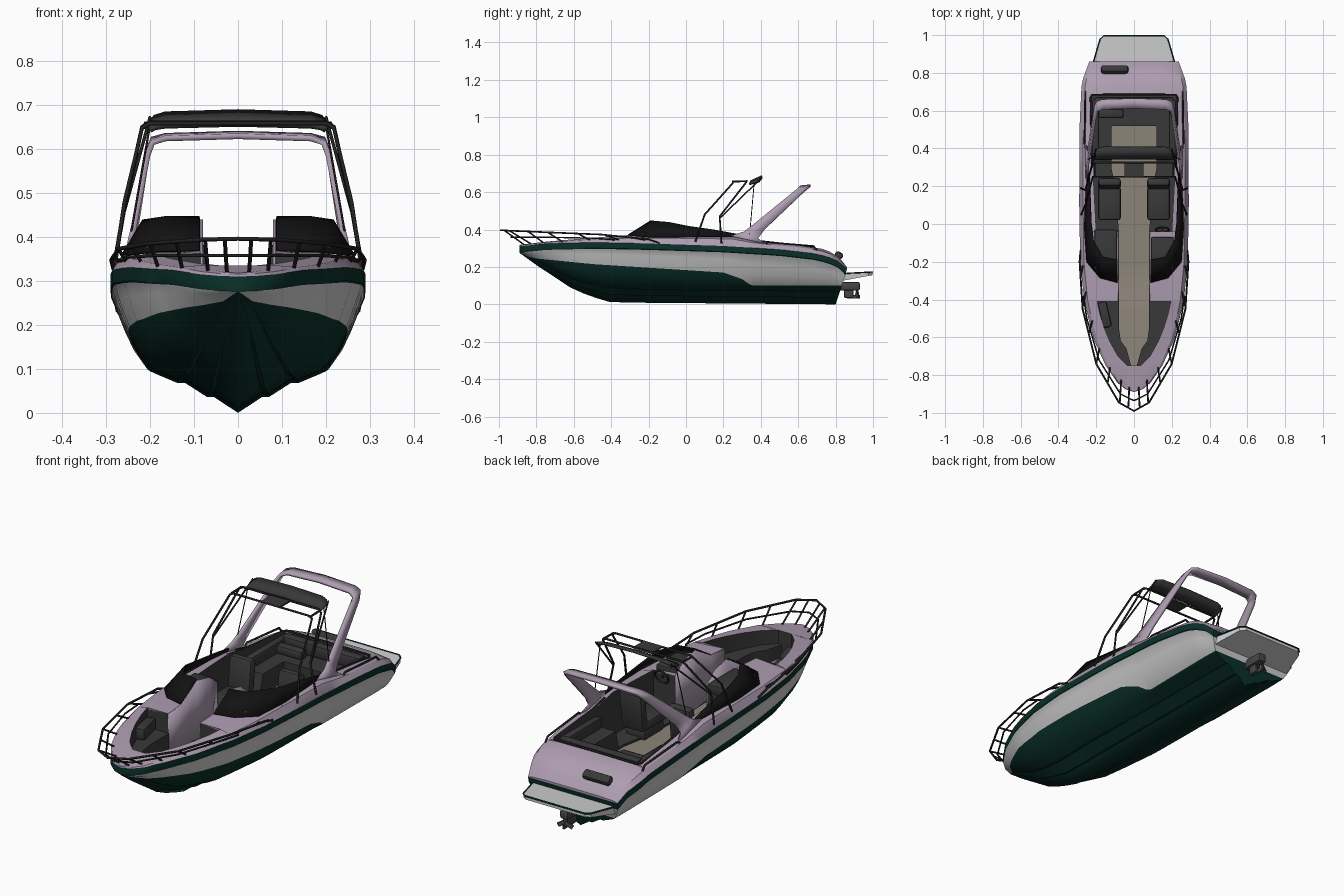
import bpy, bmesh, math
from mathutils import Vector

if "Cube" in bpy.data.objects:
    bpy.data.objects.remove(bpy.data.objects["Cube"])


def mat(name, r, g, b):
    m = bpy.data.materials.new(name)
    m.diffuse_color = (r, g, b, 1)
    m.use_nodes = True
    m.node_tree.nodes["Principled BSDF"].inputs["Base Color"].default_value = m.diffuse_color
    return m


GREEN = mat("dark green", .003, .03, .022)
WHITE = mat("hull white", .62, .63, .62)
LILAC = mat("deck lilac", .42, .335, .44)
GREY = mat("upholstery grey", .04, .04, .04)
BLACK = mat("glass black", .006, .006, .006)
TAN = mat("floor tan", .26, .225, .185)
RAIL = mat("rail dark", .015, .015, .015)
METAL = mat("drive grey", .06, .06, .06)


def add(name, bm, mats):
    me = bpy.data.meshes.new(name)
    bm.to_mesh(me)
    bm.free()
    ob = bpy.data.objects.new(name, me)
    bpy.context.collection.objects.link(ob)
    for m in mats:
        me.materials.append(m)
    return ob


def mirror(ob):
    m = ob.modifiers.new("mirror", 'MIRROR')
    m.merge_threshold = .0005
    return ob


def strip(name, pairs, m, thick):
    """Mirrored panel lofted through pairs of points, with thickness."""
    bm = bmesh.new()
    vs = [(bm.verts.new(a), bm.verts.new(b)) for a, b in pairs]
    for p, q in zip(vs, vs[1:]):
        bm.faces.new((p[0], q[0], q[1], p[1]))
    ob = mirror(add(name, bm, [m]))
    s = ob.modifiers.new("solid", 'SOLIDIFY')
    s.thickness, s.offset = thick, 0
    return ob


def box(name, lo, hi, m, bevel=.01, rot=(0, 0, 0)):
    bm = bmesh.new()
    bmesh.ops.create_cube(bm, size=1)
    size = Vector(hi) - Vector(lo)
    bmesh.ops.scale(bm, vec=size, verts=bm.verts)
    if bevel:
        bmesh.ops.bevel(bm, geom=bm.edges[:], offset=bevel, segments=2, affect='EDGES', profile=.5)
    ob = add(name, bm, [m])
    ob.location = (Vector(lo) + Vector(hi)) / 2
    ob.rotation_euler = rot
    return ob


def tube(name, pts, r, m=RAIL, both=False, closed=False):
    cu = bpy.data.curves.new(name, 'CURVE')
    cu.dimensions = '3D'
    cu.bevel_depth, cu.bevel_resolution, cu.use_fill_caps = r, 1, True
    for s in ((1, -1) if both else (1,)):
        sp = cu.splines.new('POLY')
        sp.points.add(len(pts) - 1)
        for p, c in zip(sp.points, pts):
            p.co = (c[0] * s, c[1], c[2], 1)
        sp.use_cyclic_u = closed
    cu.materials.append(m)
    ob = bpy.data.objects.new(name, cu)
    bpy.context.collection.objects.link(ob)
    return ob


def loop(half):
    """Right-hand path from the side to the middle, continued on the left."""
    return half + [(-x, y, z) for x, y, z in reversed(half) if x > 0]


def curve(y, table):
    if y <= table[0][0]:
        return table[0][1]
    for (a, u), (b, v) in zip(table, table[1:]):
        if y <= b:
            return u + (v - u) * (y - a) / (b - a)
    return table[-1][1]


# ---- hull, deck and cockpit: one loft of cross-sections along y
W = [(-.89, 0), (-.875, .045), (-.84, .088), (-.75, .15), (-.6, .218), (-.4, .265), (-.2, .285),
     (.1, .29), (.5, .289), (.75, .277), (.86, .237)]
ZT = [(-.89, .31), (-.75, .325), (-.5, .331), (-.2, .325), (.2, .312), (.5, .293), (.7, .27), (.8, .24), (.86, .19)]
ZD = [(-.89, .318), (-.75, .335), (-.6, .348), (-.35, .368), (0, .372), (.25, .37), (.4, .335), (.6, .318),
      (.75, .293), (.82, .25), (.86, .2)]
ZK = [(-.89, .275), (-.8, .21), (-.6, .078), (-.5, .04), (-.4, .01), (.8, 0)]
XC = [(-.89, 0), (-.8, .06), (-.6, .135), (-.4, .17), (-.1, .19), (.8, .19)]
ZC = [(-.89, .277), (-.8, .235), (-.6, .145), (-.4, .11), (0, .097), (.8, .09)]
ZP = [(-.85, .25), (-.5, .215), (.2, .17), (.3, .135), (.35, .1), (.86, .1)]
XI = [(-.75, .035), (-.7, .085), (-.6, .14), (-.5, .175), (-.41, .195), (-.04, .2), (.2, .213), (.68, .225)]
XF = [(-.75, .015), (-.66, .04), (-.62, .07), (-.55, .08), (-.04, .08), (.2, .1), (.3, .12)]
ZF = [(-.75, .21), (-.41, .19), (-.3, .16), (.68, .15)]


def section(y, zone):
    w, zt, zd, zk, xc, zc = (curve(y, t) for t in (W, ZT, ZD, ZK, XC, ZC))
    zb, dz = zt - .034, zc - zk
    zp = min(max(curve(y, ZP), zc), zb)
    side = lambda z: (xc + (w * .985 - xc) * max(0, (z - zc) / max(zb - zc, .001)) ** .6, z)
    pts = [(0, zk), (.3 * xc, zk + .42 * dz), (.37 * xc, zk + .4 * dz), (.65 * xc, zk + .78 * dz),
           (.72 * xc, zk + .75 * dz), (xc, zc), side((zc + zp) / 2), side(zp), side((2 * zp + zb) / 3),
           side((zp + 2 * zb) / 3), side(zb), (w, zb + .004), (w, zt), (.93 * w, zt + .65 * (zd - zt))]
    xi, xf, zf = curve(y, XI), curve(y, XF), curve(y, ZF)
    bench = .27 if zone == 'bow' else (.25 if zone == 'aft' or y > .34 else zf + .01)
    if zone == 'solid':
        xi, xf, bench, zf = .6 * w, .3 * w, zd, zd
    elif zone == 'walk':
        xi, xf, bench = .085, .08, zf
    elif zone == 'aft':
        zf = bench
    pts += [(xi, zd), (xi, bench), (xf, bench), (xf, zf), (0, zf)]
    return [(x, min(y, .8 + .06 * min(1, z / .18)), z) for x, z in pts]


zones = [('solid', [-.89, -.875, -.84, -.8, -.75]), ('bow', [-.75, -.7, -.66, -.62, -.55, -.48, -.41]),
         ('walk', [-.41, -.3, -.2, -.1, -.04]), ('main', [-.04, .1, .2, .25, .3, .34, .36, .45, .52]),
         ('aft', [.52, .6, .68]), ('solid', [.68, .73, .77, .81, .835, .86])]
rows = [(z, section(y, z)) for z, ys in zones for y in ys]
rows.append(('solid', [(0, p[1], p[2]) for p in rows[-1][1]]))   # transom
bm = bmesh.new()
grid = [[bm.verts.new(p) for p in r] for _, r in rows]
for k in range(len(rows) - 1):
    za, zb_ = rows[k][0], rows[k + 1][0]
    for i in range(len(grid[0]) - 1):
        f = bm.faces.new((grid[k][i], grid[k + 1][i], grid[k + 1][i + 1], grid[k][i + 1]))
        if i < 7 or 10 <= i < 12:
            f.material_index = 0
        elif i < 10:
            f.material_index = 1
        elif i < 14 or za == zb_ == 'solid' or (za == zb_ == 'walk' and i == 14):
            f.material_index = 2
        elif i == 17 and za == zb_ and za != 'aft':
            f.material_index = 4
        else:
            f.material_index = 3
bmesh.ops.remove_doubles(bm, verts=bm.verts, dist=.0004)
bmesh.ops.dissolve_degenerate(bm, edges=bm.edges, dist=.0002)
bmesh.ops.recalc_face_normals(bm, faces=bm.faces)
mirror(add("hull_and_deck", bm, [GREEN, WHITE, LILAC, GREY, TAN]))

# ---- windscreen halves and the console side panels below them
strip("windscreen", [((.087, -.31, .37), (.087, -.19, .445)), ((.18, -.285, .368), (.165, -.175, .445)),
                     ((.25, -.2, .36), (.215, -.09, .438)), ((.262, -.02, .36), (.227, .01, .418)),
                     ((.255, .15, .362), (.232, .15, .398)), ((.245, .27, .36), (.238, .27, .376))], BLACK, .006)
strip("console_side", [((.083, -.41, .19), (.083, -.41, .362)), ((.083, -.31, .17), (.083, -.31, .37)),
                       ((.083, -.19, .16), (.083, -.19, .44)), ((.083, -.1, .16), (.083, -.1, .42)),
                       ((.083, -.04, .16), (.083, -.04, .374))], LILAC, .006)
for s, n in ((1, "right"), (-1, "left")):
    a, b = sorted((s * .09, s * .21))
    box(n + "_dashboard", (a, -.24, .34), (b, -.03 - .04 * (s > 0), .385), GREY, .008)
    # front seats
    a, b = sorted((s * .07, s * .19))
    box(n + "_seat_base", (a + .01, .05, .15), (b - .01, .2, .2), GREY)
    box(n + "_seat_cushion", (a, .02, .2), (b, .2, .245), GREY, .014)
    box(n + "_seat_back", (a, .19, .2), (b, .235, .385), GREY, .016, (-.12, 0, 0))
    # padded sides of the aft cockpit
    a, b = sorted((s * .185, s * .222))
    box(n + "_side_backrest", (a, .37, .25), (b, .66, .305), GREY)
box("aft_backrest", (-.21, .62, .25), (.21, .672, .312), GREY, .014)

# steering wheel
wheel = [(.15 + .035 * math.cos(a), -.03 + .012 * math.sin(a), .355 + .033 * math.sin(a))
         for a in [i * math.tau / 16 for i in range(16)]]
tube("steering_wheel", wheel, .005, closed=True)
tube("steering_column", [(.15, -.03, .355), (.15, -.08, .34)], .007)

# loose bolsters
box("aft_deck_bolster", (-.175, .795, .245), (-.03, .84, .28), GREY, .014, (-.6, 0, 0))
box("cockpit_bolster", (-.2, .56, .25), (-.055, .61, .295), GREY, .015)
box("bow_bolster", (-.18, -.55, .27), (-.13, -.41, .33), GREY, .015, (0, 0, .22))

# ---- radar arch
strip("radar_arch", [((.25, .24, .365), (.255, .42, .325)), ((.245, .31, .388), (.245, .385, .352)),
                     ((.236, .36, .427), (.236, .42, .4)), ((.206, .555, .585), (.206, .62, .592)),
                     ((.195, .595, .614), (.195, .65, .622)), ((.165, .607, .624), (.165, .66, .63)),
                     ((0, .612, .629), (0, .665, .635))], LILAC, .013)

# ---- folding top: rolled canvas, hoops and braces
strip("canvas_roll", [((0, .345, .656), (0, .407, .685)), ((.165, .345, .652), (.165, .407, .68)),
                      ((.19, .342, .648), (.19, .402, .672)), ((.2, .338, .642), (.2, .39, .656))], GREY, .012)
tube("front_hoop", loop([(.28, .05, .335), (.258, .1, .48), (.218, .25, .648), (.2, .25, .658)]), .005)
tube("rear_hoop", loop([(.283, .19, .325), (.258, .18, .47), (.218, .32, .65), (.2, .325, .66)]), .005)
tube("hoop_link", [(.21, .25, .656), (.21, .325, .658)], .005, both=True)
tube("canvas_brace", [(.258, .18, .46), (.2, .4, .672)], .004, both=True)
tube("rear_brace", [(.25, .34, .37), (.2, .365, .655)], .0025, both=True)
box("top_panel", (-.05, .25, .655), (.05, .33, .662), GREY, 0)

# ---- bow rail and coaming handrails
tube("bow_rail", loop([(.283, -.14, .327), (.288, -.2, .348), (.272, -.45, .373), (.2, -.74, .385),
                       (.08, -.945, .394), (0, -.99, .396)]), .005)
tube("lower_rail", loop([(.268, -.38, .345), (.25, -.5, .354), (.185, -.72, .358), (.072, -.9, .358),
                         (0, -.935, .358)]), .004)
for i, (a, b) in enumerate([((.03, -.97, .394), (.025, -.86, .315)), ((.075, -.945, .394), (.068, -.82, .318)),
                            ((.14, -.845, .39), (.127, -.76, .328)), ((.2, -.74, .385), (.183, -.66, .335)),
                            ((.24, -.58, .379), (.22, -.51, .342)), ((.272, -.44, .373), (.255, -.36, .345)),
                            ((.284, -.28, .356), (.27, -.22, .345))]):
    tube("rail_post_%d" % i, [a, b], .0045, both=True)
tube("coaming_handrail", [(.262, .42, .318), (.262, .44, .332), (.258, .68, .312), (.258, .7, .29)], .005, both=True)
tube("cockpit_trim", loop([(.222, .3, .362), (.224, .4, .338), (.23, .67, .308), (.22, .685, .308),
                           (0, .685, .31)]), .005)

# ---- swim platform with a green rim
bm = bmesh.new()
bmesh.ops.create_cube(bm, size=1)
for v in bm.verts:
    s, aft, up = math.copysign(1, v.co.x), v.co.y > 0, v.co.z > 0
    v.co = (s * (.175 if aft else .218), 1.0 - .004 if aft else .83,
            (.174 if up else .156) if aft else (.166 if up else .125))
bmesh.ops.bevel(bm, geom=[e for e in bm.edges if all(v.co.y > .9 for v in e.verts)
                          and abs(e.verts[0].co.x - e.verts[1].co.x) < .01], offset=.02, segments=1, affect='EDGES')
add("swim_platform", bm, [WHITE])
tube("platform_rim", loop([(.214, .86, .166), (.18, .977, .172), (.16, .996, .173), (0, .996, .173)]), .004, GREEN)

# ---- stern drive
box("drive_housing", (-.022, .81, .075), (.022, .93, .12), METAL, .01)
box("drive_leg", (-.012, .845, .035), (.012, .895, .09), METAL, .005)
box("drive_skeg", (-.004, .86, .03), (.004, .93, .05), METAL, 0)
for k in range(3):
    a = k * math.tau / 3
    box("propeller_blade_%d" % k, (-.01 + .022 * math.sin(a), .912, .04 + .022 * math.cos(a)),
        (.01 + .022 * math.sin(a), .918, .08 + .022 * math.cos(a)), METAL, 0, (0, a, .4))

# smooth shading that keeps hard edges
for ob in bpy.context.scene.objects:
    if ob.type == 'MESH':
        bpy.ops.object.select_all(action='DESELECT')
        ob.select_set(True)
        bpy.context.view_layer.objects.active = ob
        bpy.ops.object.shade_smooth_by_angle(angle=math.radians(30))
